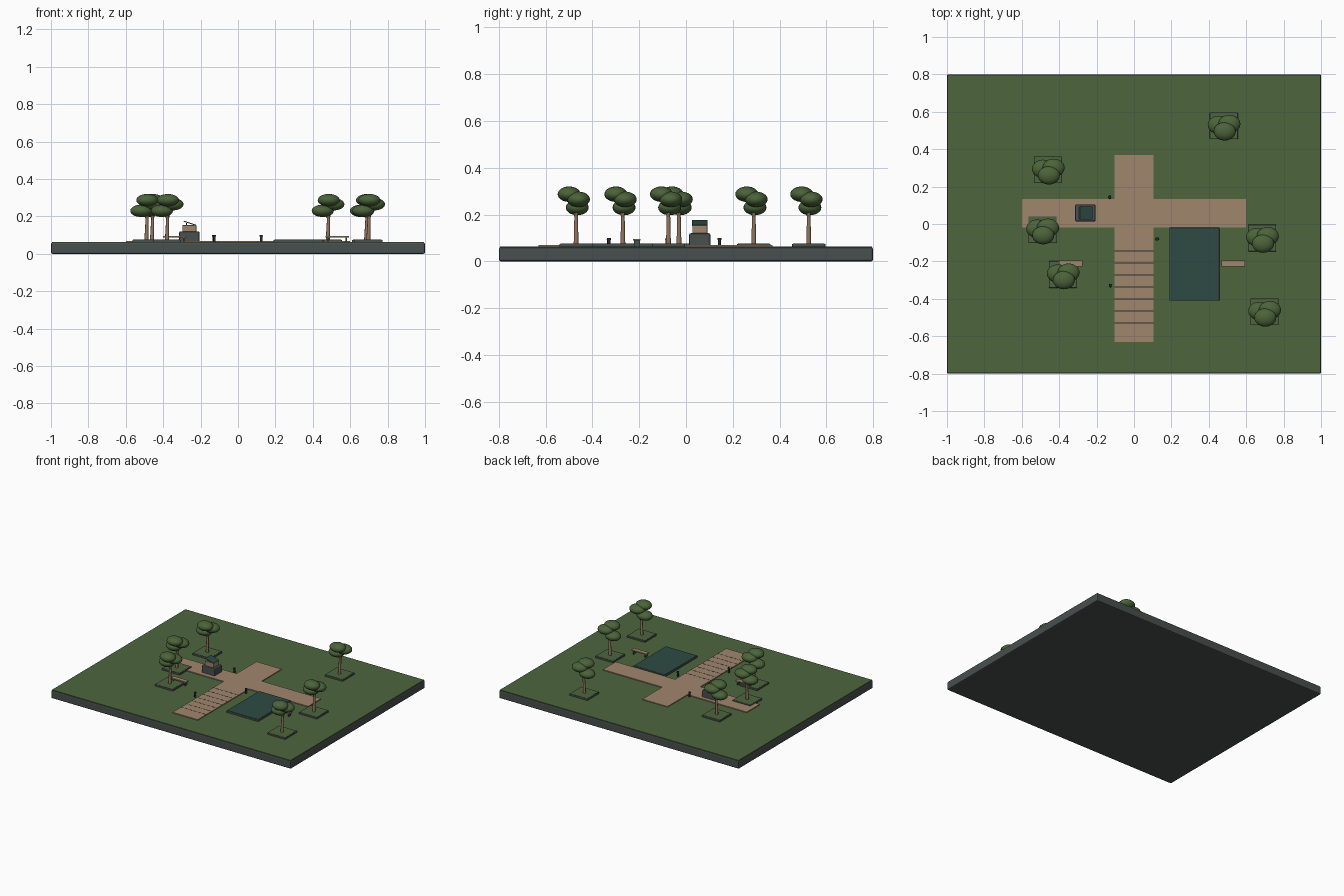
import bpy
import bmesh
from math import pi, atan2
from mathutils import Vector, Matrix

if "Cube" in bpy.data.objects:
    bpy.data.objects.remove(bpy.data.objects["Cube"], do_unlink=True)


def material(name, rgb):
    m = bpy.data.materials.new(name)
    m.use_nodes = True
    m.diffuse_color = (*rgb, 1)
    bsdf = m.node_tree.nodes["Principled BSDF"]
    bsdf.inputs["Base Color"].default_value = (*rgb, 1)
    bsdf.inputs["Roughness"].default_value = 0.9
    return m


STONE = material("dark stone", (0.065, 0.08, 0.077))
GRASS = material("grass green", (0.075, 0.13, 0.048))
LEAF = material("leaf green", (0.07, 0.125, 0.042))
TAN = material("tan paving", (0.35, 0.24, 0.155))
WOOD = material("bark brown", (0.29, 0.18, 0.115))
TEAL = material("teal water", (0.027, 0.07, 0.055))
DARK = material("charcoal", (0.02, 0.025, 0.025))


def finish(name, bm, mat, smooth=False):
    mesh = bpy.data.meshes.new(name)
    bmesh.ops.recalc_face_normals(bm, faces=bm.faces)
    bm.to_mesh(mesh)
    bm.free()
    mesh.materials.append(mat)
    if smooth:
        mesh.shade_smooth()
    ob = bpy.data.objects.new(name, mesh)
    bpy.context.collection.objects.link(ob)
    return ob


def box(name, center, size, mat, bevel=0, tilt=0):
    """Box centred in x and y, standing on its z value."""
    bm = bmesh.new()
    bmesh.ops.create_cube(bm, size=1)
    bmesh.ops.scale(bm, vec=size, verts=bm.verts)
    if bevel:
        bmesh.ops.bevel(bm, geom=bm.edges[:], offset=bevel, segments=2,
                        profile=0.5, affect='EDGES')
    ob = finish(name, bm, mat)
    ob.location = (center[0], center[1], center[2] + size[2] / 2)
    ob.rotation_euler.y = tilt
    return ob


def rod(name, start, end, r1, r2, mat, sides=10):
    a, b = Vector(start), Vector(end)
    bm = bmesh.new()
    bmesh.ops.create_cone(bm, cap_ends=True, segments=sides, radius1=r1,
                          radius2=r2, depth=(b - a).length)
    turn = (b - a).to_track_quat('Z', 'Y').to_matrix().to_4x4()
    bmesh.ops.transform(bm, matrix=Matrix.Translation((a + b) / 2) @ turn,
                        verts=bm.verts)
    ob = finish(name, bm, mat)
    for p in ob.data.polygons:
        p.use_smooth = len(p.vertices) == 4
    return ob


# Ground slab and lawn
box("ground_slab", (0, 0, 0), (2, 1.6, 0.06), STONE, 0.008)
box("lawn", (0, 0, 0.058), (1.99, 1.59, 0.005), GRASS)

# Cross shaped path
w, arm, y0, y1, front, back = 0.105, 0.6, -0.02, 0.133, -0.63, 0.37
outline = [(-w, front), (w, front), (w, y0), (arm, y0), (arm, y1), (w, y1),
           (w, back), (-w, back), (-w, y1), (-arm, y1), (-arm, y0), (-w, y0)]
bm = bmesh.new()
face = bm.faces.new([bm.verts.new((x, y, 0.06)) for x, y in outline])
top = bmesh.ops.extrude_face_region(bm, geom=[face])["geom"]
bmesh.ops.translate(bm, vec=(0, 0, 0.009),
                    verts=[v for v in top if isinstance(v, bmesh.types.BMVert)])
finish("path", bm, TAN)
for i in range(7):
    box(f"path_joint_{i}", (0, -0.145 - i * 0.064, 0.068),
        (2 * w, 0.004, 0.0015), DARK)

# Pond
box("pond_edge", (0.323, -0.215, 0.06), (0.266, 0.39, 0.015), STONE, 0.002)
box("pond_water", (0.323, -0.215, 0.074), (0.258, 0.382, 0.003), TEAL)


# Trees in square planters
CROWN = [(0.005, -0.03, 0.287), (-0.027, 0.005, 0.23), (0.03, 0.01, 0.265)]


def tree(i, x, y):
    box(f"planter_{i}", (x, y, 0.06), (0.15, 0.142, 0.015), STONE, 0.002)
    box(f"planter_grass_{i}", (x, y, 0.074), (0.142, 0.134, 0.002), GRASS)
    fork = (x + 0.004, y, 0.19)
    rod(f"trunk_{i}", (x, y, 0.07), fork, 0.011, 0.008, WOOD)
    for j, (dx, dy, z) in enumerate(CROWN):
        tip = (x + dx, y + dy, z)
        rod(f"branch_{i}_{j}", fork, tip, 0.007, 0.004, WOOD, 8)
        bm = bmesh.new()
        bmesh.ops.create_uvsphere(bm, u_segments=24, v_segments=14, radius=1)
        bmesh.ops.scale(bm, vec=(0.059, 0.049, 0.033), verts=bm.verts)
        finish(f"foliage_{i}_{j}", bm, LEAF, True).location = tip


for i, (x, y) in enumerate([(0.48, 0.525), (-0.46, 0.29), (-0.49, -0.03),
                            (-0.38, -0.27), (0.685, -0.075), (0.697, -0.47)]):
    tree(i, x, y)

# Benches
for side, x in (("left", 0.53), ("right", -0.338)):
    box(f"{side}_bench_seat", (x, -0.21, 0.088), (0.125, 0.032, 0.008), TAN)
    for s in (-1, 1):
        box(f"{side}_bench_leg_{s}", (x + s * 0.048, -0.21, 0.06),
            (0.008, 0.026, 0.029), STONE)

# Information stand with a sloping panel
sx, sy = -0.26, 0.059
box("stand_base", (sx, sy, 0.06), (0.11, 0.092, 0.06), STONE, 0.008)
box("stand_block", (sx, sy, 0.119), (0.074, 0.064, 0.034), TAN, 0.002)
slope = atan2(0.02, 0.06)
box("stand_panel", (sx + 0.003, sy, 0.161), (0.07, 0.068, 0.005), TEAL, 0, slope)
for s in (-1, 1):
    rod(f"panel_support_{s}", (sx - 0.015, sy + s * 0.022, 0.15),
        (sx - 0.015, sy + s * 0.022, 0.166), 0.003, 0.003, STONE, 8)

# Bollards
for i, (x, y) in enumerate([(-0.13, 0.143), (0.124, -0.08), (-0.126, -0.33)]):
    rod(f"bollard_{i}", (x, y, 0.06), (x, y, 0.093), 0.007, 0.007, DARK, 12)
    rod(f"bollard_cap_{i}", (x, y, 0.092), (x, y, 0.1), 0.009, 0.008, DARK, 12)
